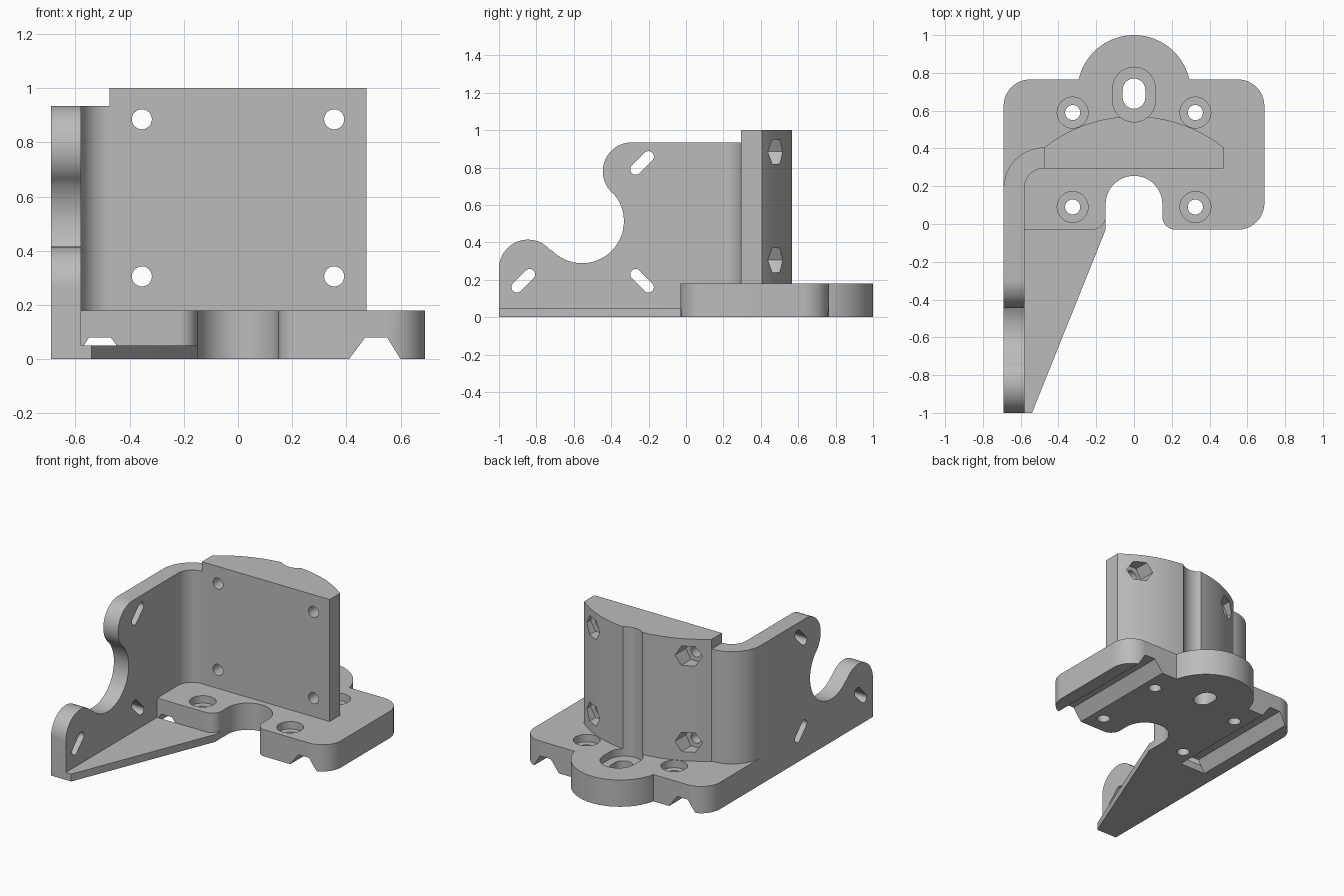
import bpy, bmesh
from math import sin, cos, radians
from mathutils import Vector

default = bpy.data.objects.get("Cube")
if default:
    bpy.data.objects.remove(default, do_unlink=True)

grey = bpy.data.materials.new("plain_grey")
grey.use_nodes = True
grey.diffuse_color = (0.5, 0.5, 0.5, 1)
grey.node_tree.nodes["Principled BSDF"].inputs["Base Color"].default_value = (0.5, 0.5, 0.5, 1)


def arc(cx, cy, r, start, end, n=20):
    angles = [radians(start + (end - start) * i / n) for i in range(n + 1)]
    return [(cx + r * cos(a), cy + r * sin(a)) for a in angles]


def circle(cx, cy, r, n=32):
    return arc(cx, cy, r, 0, 360, n)[:-1]


def slot(cx, cy, r, half, tilt):
    dx, dy = half * cos(radians(tilt)), half * sin(radians(tilt))
    return (arc(cx + dx, cy + dy, r, tilt - 90, tilt + 90)
            + arc(cx - dx, cy - dy, r, tilt + 90, tilt + 270))


def extrude(name, outline, axis, low, high):
    """Solid made by sweeping a closed outline along one axis."""
    place = {"x": lambda u, v, w: (w, u, v),
             "y": lambda u, v, w: (u, w, v),
             "z": lambda u, v, w: (u, v, w)}[axis]
    bm = bmesh.new()
    face = bm.faces.new([bm.verts.new(place(u, v, low)) for u, v in outline])
    swept = bmesh.ops.extrude_face_region(bm, geom=[face])["geom"]
    verts = [g for g in swept if isinstance(g, bmesh.types.BMVert)]
    bmesh.ops.translate(bm, verts=verts, vec=Vector(place(0, 0, high - low)))
    bmesh.ops.remove_doubles(bm, verts=bm.verts, dist=0.0001)
    bmesh.ops.recalc_face_normals(bm, faces=bm.faces)
    mesh = bpy.data.meshes.new(name)
    bm.to_mesh(mesh)
    bm.free()
    mesh.materials.append(grey)
    obj = bpy.data.objects.new(name, mesh)
    bpy.context.collection.objects.link(obj)
    return obj


def select_only(obj):
    bpy.ops.object.select_all(action="DESELECT")
    obj.select_set(True)
    bpy.context.view_layer.objects.active = obj


def cut(obj, outline, axis, low, high):
    cutter = extrude("cutter", outline, axis, low, high)
    cutter.hide_render = True
    select_only(obj)
    mod = obj.modifiers.new("cut", "BOOLEAN")
    mod.operation, mod.solver, mod.object = "DIFFERENCE", "EXACT", cutter
    bpy.ops.object.modifier_apply(modifier=mod.name)
    bpy.data.objects.remove(cutter, do_unlink=True)


BASE_TOP, WALL_TOP, FRONT = 0.18, 0.935, -0.03

# Base plate with a rounded back tab and a front notch
base = extrude("base_plate",
               [(-0.69, FRONT)]
               + arc(-0.22, 0.04, 0.07, -90, 0)
               + arc(0, 0.105, 0.15, 180, 0, 32)
               + arc(0.22, 0.04, 0.07, 180, 270)
               + arc(0.55, 0.11, 0.14, -90, 0)
               + arc(0.55, 0.625, 0.14, 0, 90)
               + arc(0, 0.7, 0.3, 12.5, 167.5, 40)
               + arc(-0.55, 0.625, 0.14, 90, 180), "z", 0, BASE_TOP)

# Tapered grooves under the base and counterbored bolt holes
for side in (-1, 1):
    cut(base, [(side * x, z) for x, z in
               ((0.41, 0), (0.4, -0.02), (0.61, -0.02), (0.6, 0), (0.55, 0.08), (0.47, 0.08))],
        "y", -0.2, 1)
    for y in (0.09, 0.59):
        cut(base, circle(side * 0.325, y, 0.082), "z", BASE_TOP - 0.05, 0.3)
        cut(base, circle(side * 0.325, y, 0.04), "z", -0.1, 0.3)
tab_recess = slot(0, 0.685, 0.113, 0.032, 90)
cut(base, tab_recess, "z", BASE_TOP - 0.05, 0.3)
cut(base, slot(0, 0.69, 0.06, 0.02, 90), "z", -0.1, 0.3)

# Upright mounting plate with a bowed back, a tool channel and nut pockets
plate = extrude("mounting_plate",
                [(-0.475, 0.295), (0.475, 0.295)]
                + arc(0, -0.196, 0.766, 51.7, 128.3, 40), "z", BASE_TOP, 1)
cut(plate, tab_recess, "z", 0.1, 1.1)
for x in (-0.355, 0.355):
    for z in (0.305, 0.885):
        cut(plate, circle(x, z, 0.075, 6), "y", 0.4, 0.7)
        cut(plate, circle(x, z, 0.037), "y", 0.2, 0.7)

# Side wall with two lobes, a round bite and slanted slots
wall = extrude("side_wall",
               [(-1, 0), (FRONT, 0), (FRONT, BASE_TOP), (0.19, BASE_TOP), (0.19, WALL_TOP)]
               + arc(-0.29, 0.78, 0.155, 90, 225)
               + arc(-0.556, 0.513, 0.224, 45, -139, 40)[1:-1]
               + arc(-0.845, 0.26, 0.155, 41, 180), "x", -0.69, -0.58)
for y, z, tilt in ((-0.235, 0.825, 45), (-0.235, 0.195, -45), (-0.87, 0.195, 45)):
    cut(wall, slot(y, z, 0.029, 0.048, tilt), "x", -0.8, -0.5)

# Curved bend joining the wall to the mounting plate
bend = extrude("wall_bend",
               arc(-0.475, 0.19, 0.215, 180, 90) + arc(-0.475, 0.19, 0.105, 90, 180),
               "z", BASE_TOP, WALL_TOP)

# Thin triangular floor bracing the wall
gusset = extrude("floor_gusset",
                 [(-0.58, -1), (-0.54, -1), (-0.15, FRONT)]
                 + arc(-0.22, 0.04, 0.07, 0, -90) + [(-0.58, FRONT)], "z", 0, 0.05)

for part in (base, plate, wall, bend, gusset):
    select_only(part)
    bpy.ops.object.shade_smooth_by_angle(angle=radians(25))
